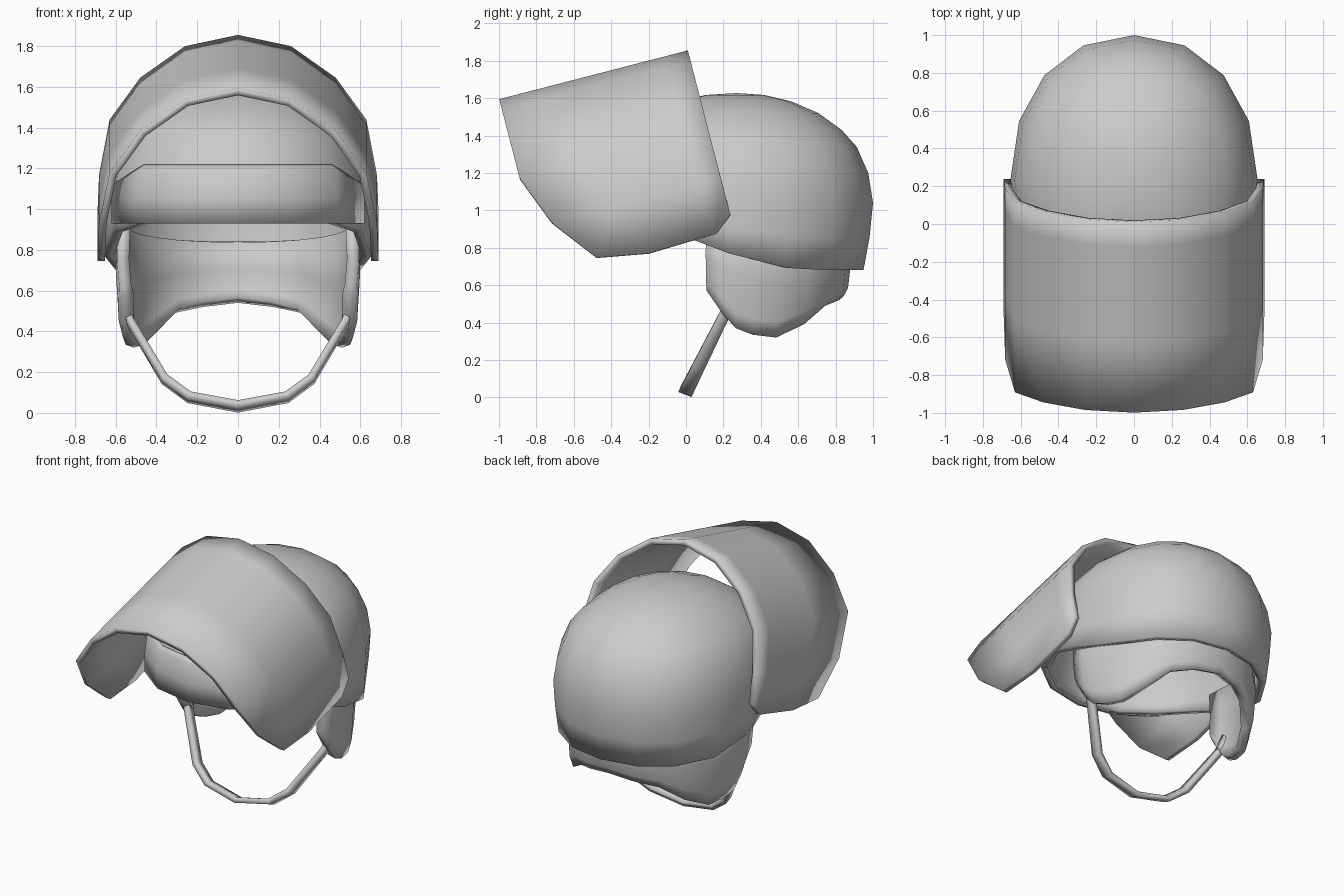
import bpy, bmesh
from math import sin, cos, radians, pi, copysign
from mathutils import Vector

if "Cube" in bpy.data.objects:
    bpy.data.objects.remove(bpy.data.objects["Cube"])


def sheet(name, rows, thick, closed=False, offset=-1.0, ref=(0, 0.2, 1.0), angle=120):
    """Skin a grid of points, face it outward, thicken it and shade it."""
    n = len(rows[0])
    bm = bmesh.new()
    v = [[bm.verts.new(p) for p in r] for r in rows]
    for a, b in zip(v, v[1:]):
        for i in range(n if closed else n - 1):
            j = (i + 1) % n
            bm.faces.new((a[i], a[j], b[j], b[i]))
    bmesh.ops.remove_doubles(bm, verts=bm.verts, dist=0.0005)
    bmesh.ops.recalc_face_normals(bm, faces=bm.faces)
    bm.normal_update()
    out = sum(f.normal.dot(f.calc_center_median() - Vector(ref)) * f.calc_area() for f in bm.faces)
    if out < 0:
        bmesh.ops.reverse_faces(bm, faces=bm.faces)
    me = bpy.data.meshes.new(name)
    bm.to_mesh(me)
    bm.free()
    ob = bpy.data.objects.new(name, me)
    bpy.context.collection.objects.link(ob)
    bpy.ops.object.select_all(action='DESELECT')
    bpy.context.view_layer.objects.active = ob
    ob.select_set(True)
    m = ob.modifiers.new("thickness", 'SOLIDIFY')
    m.thickness, m.offset = thick, offset
    bpy.ops.object.modifier_apply(modifier=m.name)
    bpy.ops.object.shade_smooth_by_angle(angle=radians(angle))
    return ob


def interp(x, table):
    for (x0, y0), (x1, y1) in zip(table, table[1:]):
        if x <= x1:
            return y0 + (y1 - y0) * max(0, (x - x0) / (x1 - x0))
    return table[-1][1]


# Helmet shell: oval dome with a rim that climbs toward the face
CY, RX, RY = 0.23, 0.655, 0.77
RIM = [(-0.2, 0.93), (0.0, 0.87), (0.11, 0.82), (0.35, 0.72), (0.6, 0.68)]
ANG = [2 * pi * i / 16 for i in range(16)]


def full(c):
    """Slightly squarer than a plain cosine, so the oval is fuller."""
    return copysign(abs(c) ** 0.93, c) if abs(c) > 1e-6 else 0.0


def oval(a, s, z):
    return (RX * s * full(sin(a)), CY + 0.04 * (1 - s) + RY * s * full(cos(a)), z)


dome = [(0, 1.627), (0.2, 1.617), (0.4, 1.583), (0.6, 1.52), (0.77, 1.43),
        (0.88, 1.34), (0.965, 1.2), (1.0, 1.04)]
shell = [[oval(a, s, z) for a in ANG] for s, z in dome]
for t in (0.5, 1.0):
    row = []
    for a in ANG:
        z = 1.04 + (interp(CY + RY * cos(a), RIM) - 1.04) * t
        row.append(oval(a, 1 - 0.07 * ((1.04 - z) / 0.36) ** 1.5 * max(0, cos(a)), z))
    shell.append(row)
sheet("helmet_shell", shell, 0.045, closed=True)

# Raised brow band across the front of the shell, with dropped upper corners
brow_ang = [pi + radians(22.5 * k) for k in range(-3, 4)]
brow = []
for s, z, drop in [(0.97, 1.22, 0.08), (1.0, 1.19, 0.07), (1.02, 1.06, 0), (1.02, 0.93, 0)]:
    brow.append([oval(a, s, z - (drop if abs(a - pi) > 1.1 else 0)) for a in brow_ang])
sheet("brow_band", brow, 0.04)

# Raised face shield: arch swept along a tilted axis
# each column: half width, drop below the crown, length of the sweep
COLS = [(0, 0, 1.042), (0.26, 0.057, 1.042), (0.48, 0.217, 1.042),
        (0.63, 0.43, 1.042), (0.682, 0.71, 0.935), (0.69, None, 0.75)]
SIDE = [(0, 0.909), (0.13, 0.986), (0.63, 1.0), (1.0, 0.952)]


def shield_point(x, p, a):
    return (x, 0.01 - 0.968 * a + 0.25 * p, 1.855 - 0.25 * a - 0.968 * p)


shield = []
for t, side_drop in SIDE:
    half = [(x, side_drop if p is None else p, t * L) for x, p, L in COLS]
    arch = [(-x, p, a) for x, p, a in half[:0:-1]] + half
    shield.append([shield_point(*q) for q in arch])
sheet("face_shield", shield, 0.037, ref=(0, -0.3, 1.0))

# Padded liner: ear flaps and neck guard around the back
# each station: angle from the right side, lower edge height
LINER = [(-8, 0.57), (0, 0.44), (6, 0.37), (14, 0.335), (26, 0.32),
         (42, 0.39), (58, 0.49), (74, 0.52), (90, 0.54)]
stations = LINER + [(180 - d, z) for d, z in LINER[-2::-1]]
liner = []
for t, s in ((0, 0.99), (0.45, 1.0), (0.85, 0.98), (1.0, 0.945)):
    row = []
    for d, zb in stations:
        a = radians(d)
        top = 0.91 - 0.07 * max(0, sin(a))
        row.append((0.6 * s * full(cos(a)), 0.2 + 0.68 * s * sin(a), top + (zb - top) * t))
    liner.append(row)
sheet("ear_and_neck_liner", liner, 0.06, ref=(0, 0.2, 0.6))

# Chin strap: flat band hanging in a U between the ear flaps
PATH = [(0.0, 0.032), (0.24, 0.077), (0.36, 0.165), (0.53, 0.45), (0.55, 0.55)]
path = [(-x, z) for x, z in PATH[:0:-1]] + PATH
strap = []
for side in (-1, 1):
    row = []
    for x, z in path:
        w = side * (0.038 - 0.02 * min(z, 0.5))
        row.append((x, 0.5 * (z - 0.03) + 0.93 * w, z - 0.37 * w))
    strap.append(row)
sheet("chin_strap", strap, 0.036, offset=0, ref=(0, 0.1, 0.6))
